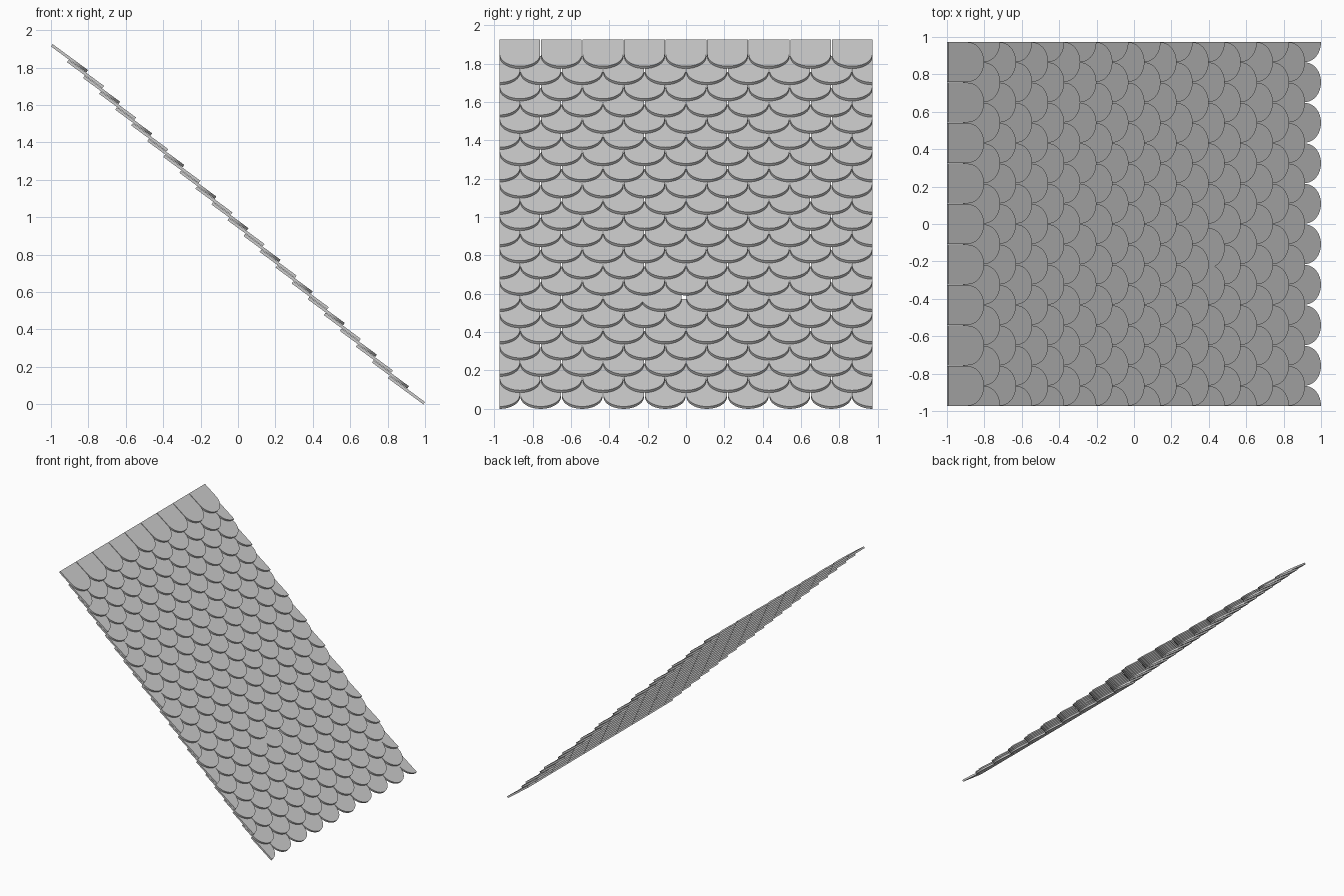
import bpy, bmesh, math
from mathutils import Vector

if "Cube" in bpy.data.objects:
    bpy.data.objects.remove(bpy.data.objects["Cube"])

ROWS, COLS = 22, 9
PITCH, GAP = 0.2165, 0.005         # tile spacing across the roof, joint width
R = (PITCH - GAP) / 2              # half tile width = radius of rounded end
TILT = math.atan2(0.139, 0.189)    # pitch of a single tile
LENGTH, THICK = 0.2346, 0.0152
STEP = Vector((0.0858, 0, -0.0845))  # offset from one row to the next
START = Vector((-1.0, 0, 21 * 0.0845 + 0.139))
DOWN = Vector((math.cos(TILT), 0, -math.sin(TILT)))
NORMAL = Vector((math.sin(TILT), 0, math.cos(TILT)))
SEGS = 24


def tile_outline(side):
    """(down-slope, across) outline; side -1 / 1 keeps only that half, 0 is whole."""
    lo = 0 if side > 0 else -90
    hi = 0 if side < 0 else 90
    n = SEGS if side == 0 else SEGS // 2
    arc = []
    for i in range(n + 1):
        a = math.radians(lo + (hi - lo) * i / n)
        arc.append((LENGTH - R + R * math.cos(a), R * math.sin(a)))
    return [(0, arc[0][1])] + arc + [(0, arc[-1][1])]


def add_tile(bm, origin, y, side=0):
    pts = [origin + DOWN * u + Vector((0, y + v, 0)) for u, v in tile_outline(side)]
    bottom = [bm.verts.new(p) for p in pts]
    top = [bm.verts.new(p + NORMAL * THICK) for p in pts]
    bm.faces.new(top)
    bm.faces.new(bottom[::-1])
    for i in range(len(pts)):
        j = (i + 1) % len(pts)
        bm.faces.new((bottom[i], bottom[j], top[j], top[i]))


# Rows of shingles, every second row offset by half a tile
for row in range(ROWS):
    bm = bmesh.new()
    origin = START + STEP * row
    if row % 2 == 0:
        for c in range(COLS):
            add_tile(bm, origin, (c - (COLS - 1) / 2) * PITCH)
    else:
        edge = COLS / 2 * PITCH - GAP / 2
        add_tile(bm, origin, -edge, 1)
        add_tile(bm, origin, edge, -1)
        for c in range(COLS - 1):
            y = (c - (COLS - 2) / 2) * PITCH
            # one slipped shingle near the middle
            if row == 15 and c == 3:
                y -= 0.02
            add_tile(bm, origin, y)
    bmesh.ops.recalc_face_normals(bm, faces=bm.faces)
    name = f"shingle_row_{row + 1:02d}"
    mesh = bpy.data.meshes.new(name)
    bm.to_mesh(mesh)
    bm.free()
    bpy.context.collection.objects.link(bpy.data.objects.new(name, mesh))
